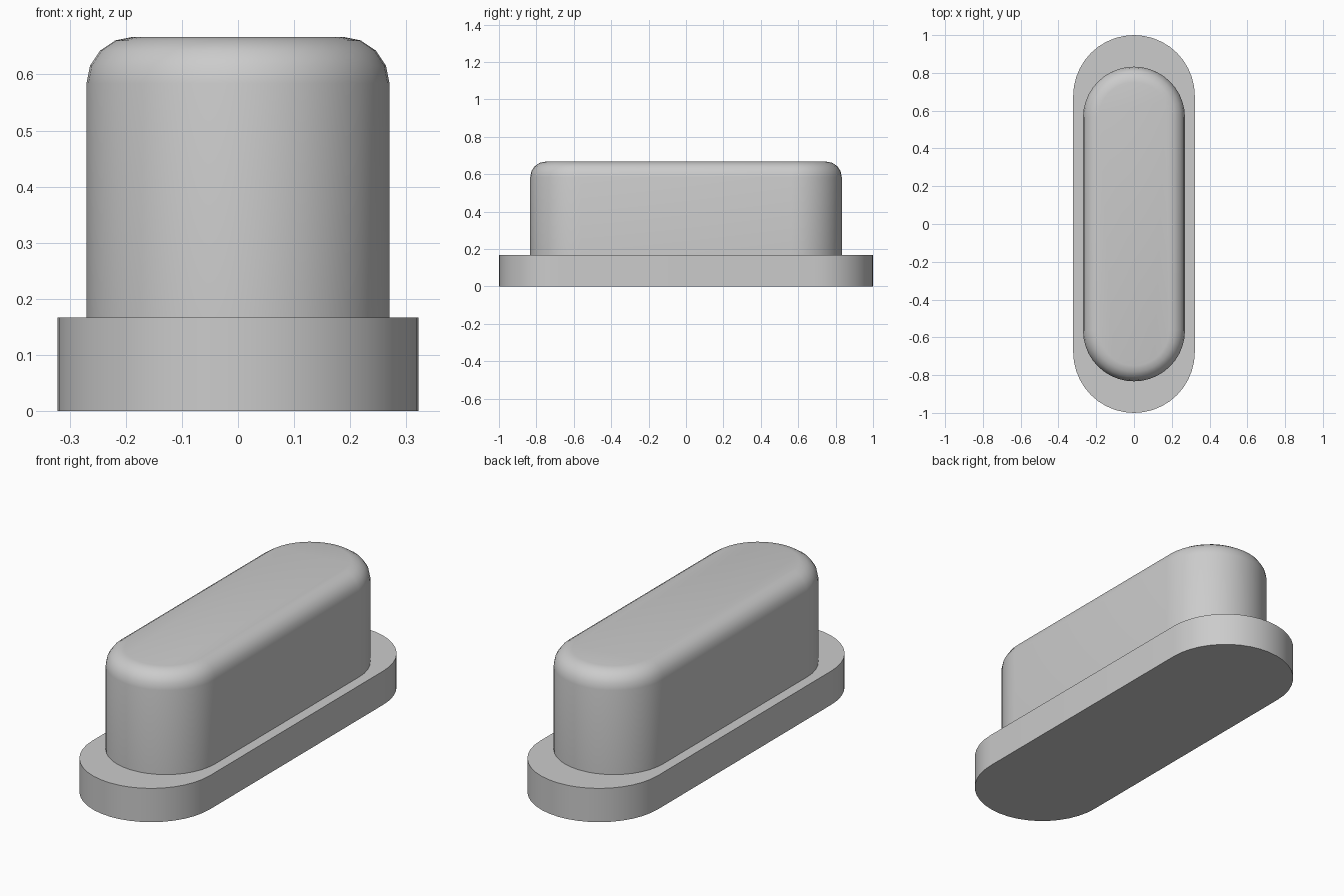
import bpy
import bmesh
from math import sin, cos, pi, radians

cube = bpy.data.objects.get("Cube")
if cube:
    bpy.data.objects.remove(cube, do_unlink=True)

ARC_STEPS = 20
FILLET_STEPS = 4

grey = bpy.data.materials.new("plain grey")
grey.use_nodes = True
colour = (0.6, 0.6, 0.6, 1)
grey.diffuse_color = colour
grey.node_tree.nodes["Principled BSDF"].inputs["Base Color"].default_value = colour


def slot_outline(radius, half_length):
    """Rounded slot running along y, anticlockwise from above."""
    straight = half_length - radius
    points = []
    for side in (1, -1):
        for i in range(ARC_STEPS + 1):
            a = pi * i / ARC_STEPS
            points.append((side * radius * cos(a), side * (straight + radius * sin(a))))
    return points


def slot_solid(name, radius, half_length, bottom, top, fillet=0):
    """Slot-shaped block, with an optional rounded top rim."""
    levels = [(0, bottom)]
    if fillet:
        for i in range(FILLET_STEPS + 1):
            a = pi / 2 * i / FILLET_STEPS
            levels.append((fillet * (1 - cos(a)), top - fillet * (1 - sin(a))))
    else:
        levels.append((0, top))

    bm = bmesh.new()
    rings = [[bm.verts.new((x, y, z)) for x, y in slot_outline(radius - inset, half_length - inset)]
             for inset, z in levels]
    for low, high in zip(rings, rings[1:]):
        for i in range(len(low)):
            j = (i + 1) % len(low)
            bm.faces.new((low[i], low[j], high[j], high[i]))
    bm.faces.new(rings[-1])
    bm.faces.new(rings[0][::-1])

    mesh = bpy.data.meshes.new(name)
    bm.to_mesh(mesh)
    bm.free()
    mesh.materials.append(grey)
    obj = bpy.data.objects.new(name, mesh)
    bpy.context.collection.objects.link(obj)
    bpy.ops.object.select_all(action="DESELECT")
    obj.select_set(True)
    bpy.context.view_layer.objects.active = obj
    bpy.ops.object.shade_smooth_by_angle(angle=radians(30))
    return obj


# Flat flange at the bottom
slot_solid("base_flange", 0.322, 1.0, 0, 0.167)

# Raised cap with a rounded rim
slot_solid("raised_cap", 0.27, 0.833, 0.167, 0.667, fillet=0.083)
